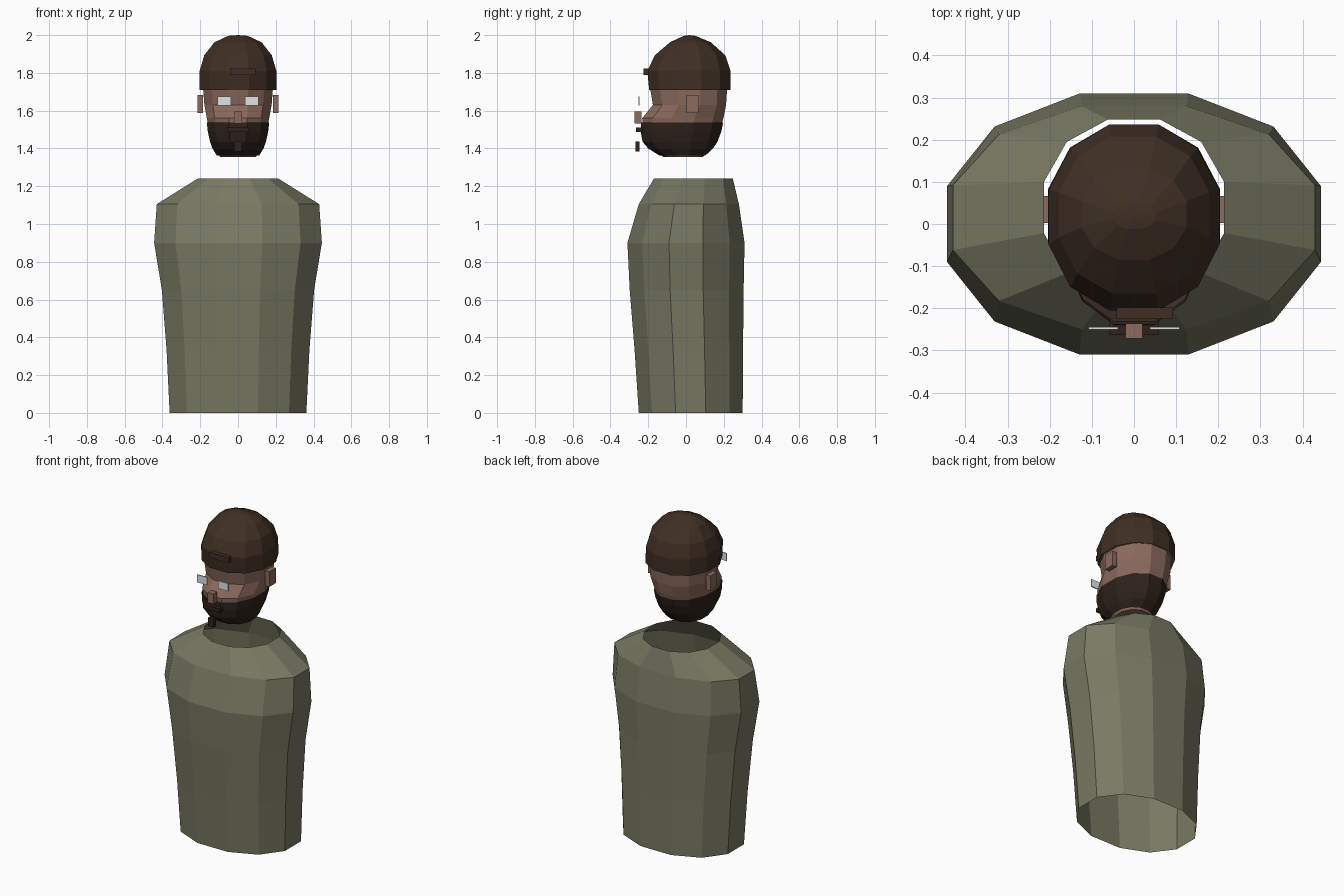
import bpy, bmesh, math

if "Cube" in bpy.data.objects:
    bpy.data.objects.remove(bpy.data.objects["Cube"])


def material(name, rgb):
    m = bpy.data.materials.new(name)
    m.diffuse_color = (*rgb, 1)
    m.use_nodes = True
    m.node_tree.nodes["Principled BSDF"].inputs["Base Color"].default_value = m.diffuse_color
    return m


OLIVE = material("olive cloth", (0.19, 0.19, 0.125))
SKIN = material("skin", (0.26, 0.145, 0.11))
CAP = material("cap brown", (0.05, 0.028, 0.017))
BEARD = material("beard brown", (0.028, 0.016, 0.011))
WHITE = material("eye white", (0.75, 0.77, 0.8))


def finish(bm, name, mat):
    bmesh.ops.recalc_face_normals(bm, faces=bm.faces[:])
    me = bpy.data.meshes.new(name)
    bm.to_mesh(me)
    bm.free()
    me.materials.append(mat)
    ob = bpy.data.objects.new(name, me)
    bpy.context.collection.objects.link(ob)
    return ob


def loft(name, rings, mat, bottom=False, apex=None):
    """Twelve-sided loft through rings of (z, half width, front y, back y)."""
    bm = bmesh.new()
    loops = []
    for z, rx, yf, yb in rings:
        loop = []
        for i in range(12):
            a = math.radians(15 + 30 * i)
            # slightly squared oval whose flat sides touch the given limits
            c, s = (math.copysign(abs(f(a) / math.cos(math.radians(15))) ** 0.94, f(a))
                    for f in (math.cos, math.sin))
            loop.append(bm.verts.new((rx * c, (yf + yb) / 2 + (yb - yf) / 2 * s, z)))
        loops.append(loop)
    for a, b in zip(loops, loops[1:]):
        for i in range(12):
            j = (i + 1) % 12
            bm.faces.new((a[i], a[j], b[j], b[i]))
    if bottom:
        bm.faces.new(loops[0][::-1])
    if apex:
        tip = bm.verts.new(apex)
        for i in range(12):
            bm.faces.new((loops[-1][i], loops[-1][(i + 1) % 12], tip))
    return finish(bm, name, mat)


def box(name, x, y, z, mat):
    """Box between (min, max) limits on each axis."""
    bm = bmesh.new()
    bmesh.ops.create_cube(bm, size=1)
    for v in bm.verts:
        v.co = [lim[0] + (co + 0.5) * (lim[1] - lim[0]) for lim, co in zip((x, y, z), v.co)]
    return finish(bm, name, mat)


# Sleeveless torso shell, open at the neck and hem
loft("torso", [(0, 0.362, -0.25, 0.30), (0.33, 0.378, -0.272, 0.302),
               (0.65, 0.403, -0.298, 0.305), (0.9, 0.444, -0.31, 0.31),
               (1.105, 0.43, -0.25, 0.28), (1.24, 0.214, -0.17, 0.248)], OLIVE)

# Head with a muzzle that juts forward
loft("head", [(1.355, 0.095, -0.12, 0.09), (1.40, 0.12, -0.18, 0.12),
              (1.47, 0.148, -0.225, 0.17), (1.56, 0.165, -0.232, 0.198),
              (1.63, 0.178, -0.175, 0.212), (1.72, 0.185, -0.19, 0.218)], SKIN, bottom=True)

# Beard and nape hair wrapped round the jaw
loft("beard", [(1.362, 0.112, -0.14, 0.102), (1.40, 0.135, -0.20, 0.143),
               (1.435, 0.148, -0.23, 0.166), (1.49, 0.16, -0.24, 0.187),
               (1.538, 0.165, -0.238, 0.197)], BEARD)

# Domed cap
loft("cap", [(1.71, 0.204, -0.195, 0.236), (1.81, 0.203, -0.205, 0.236),
             (1.893, 0.179, -0.165, 0.208), (1.962, 0.125, -0.085, 0.132),
             (1.996, 0.052, -0.012, 0.05)], CAP, apex=(0, 0.018, 2.0))
box("cap_badge", (-0.042, 0.092), (-0.225, -0.198), (1.79, 1.824), CAP)

# Face details
box("nose", (-0.02, 0.02), (-0.272, -0.236), (1.532, 1.596), SKIN)
box("moustache", (-0.058, 0.058), (-0.264, -0.2), (1.486, 1.51), BEARD)
box("chin_tuft", (-0.02, 0.02), (-0.268, -0.246), (1.385, 1.437), BEARD)
for side, s in (("left", -1), ("right", 1)):
    box(side + "_eye", sorted((s * 0.038, s * 0.108)), (-0.251, -0.245), (1.628, 1.676), WHITE)
    box(side + "_ear", sorted((s * 0.186, s * 0.215)), (0.002, 0.067), (1.588, 1.682), SKIN)
